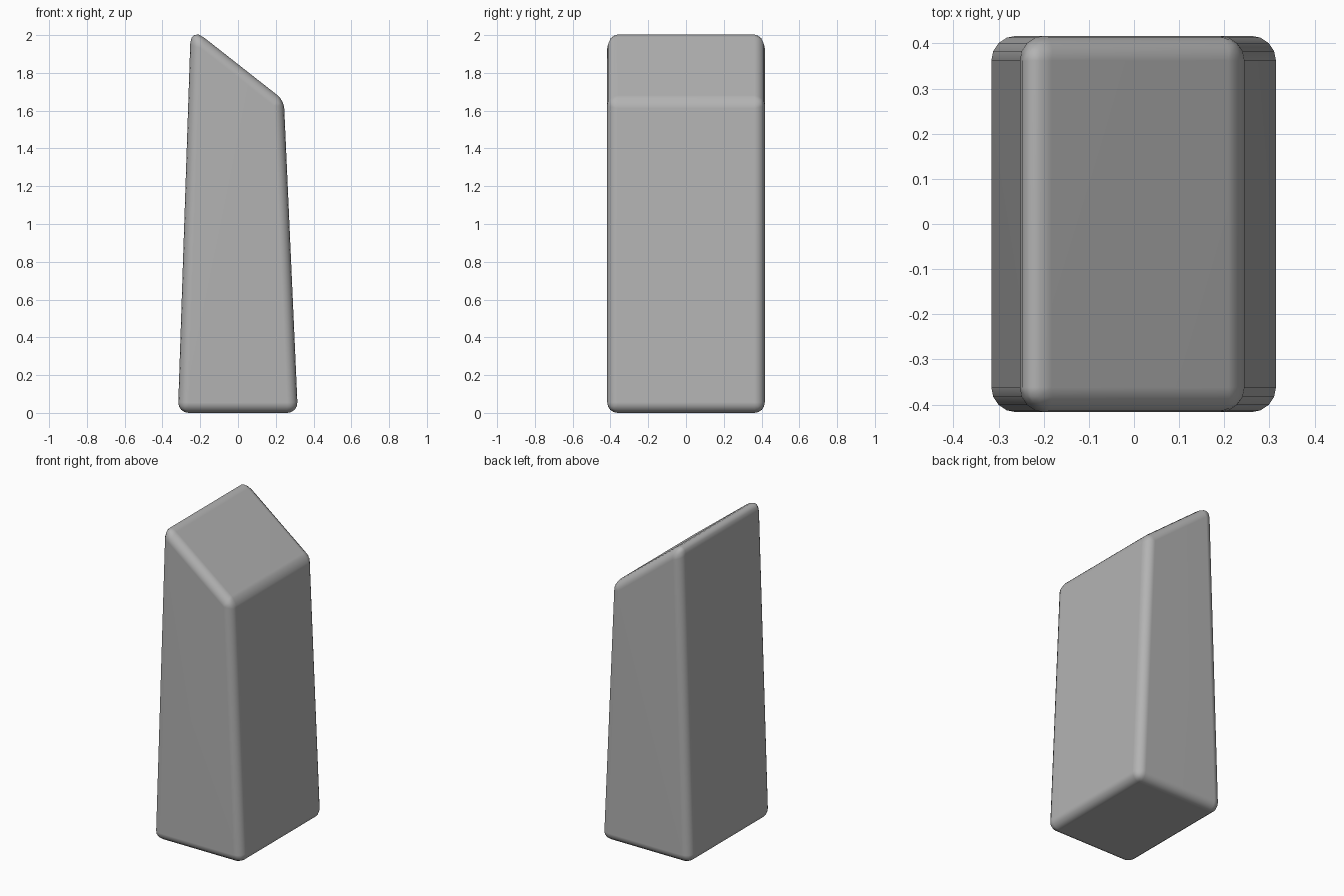
import bpy, bmesh, math

if "Cube" in bpy.data.objects:
    bpy.data.objects.remove(bpy.data.objects["Cube"])

# Side profile (x, z) of the tapered block with its slanted top
profile = [(-0.318, 0.0), (0.317, 0.0), (0.243, 1.655), (-0.25, 2.042)]
HALF_DEPTH = 0.417

bm = bmesh.new()
front = bm.faces.new([bm.verts.new((x, -HALF_DEPTH, z)) for x, z in profile])
ext = bmesh.ops.extrude_face_region(bm, geom=[front])
back = [v for v in ext["geom"] if isinstance(v, bmesh.types.BMVert)]
bmesh.ops.translate(bm, verts=back, vec=(0, 2 * HALF_DEPTH, 0))
bmesh.ops.recalc_face_normals(bm, faces=bm.faces)
mesh = bpy.data.meshes.new("slanted_block")
bm.to_mesh(mesh)
bm.free()

block = bpy.data.objects.new("slanted_block", mesh)
bpy.context.collection.objects.link(block)

# Single stone grey colour
grey = bpy.data.materials.new("stone grey")
grey.diffuse_color = (0.45, 0.45, 0.45, 1)
grey.use_nodes = True
grey.node_tree.nodes["Principled BSDF"].inputs["Base Color"].default_value = grey.diffuse_color
mesh.materials.append(grey)

# Rounded edges: equal bevel face width on every edge
bevel = block.modifiers.new("rounded_edges", "BEVEL")
bevel.offset_type = "WIDTH"
bevel.width = 0.078
bevel.segments = 4
bevel.limit_method = "NONE"

# Smooth shading, with the large faces kept flat
mesh.shade_smooth()
flat = block.modifiers.new("flat_faces", "WEIGHTED_NORMAL")
flat.keep_sharp = True
